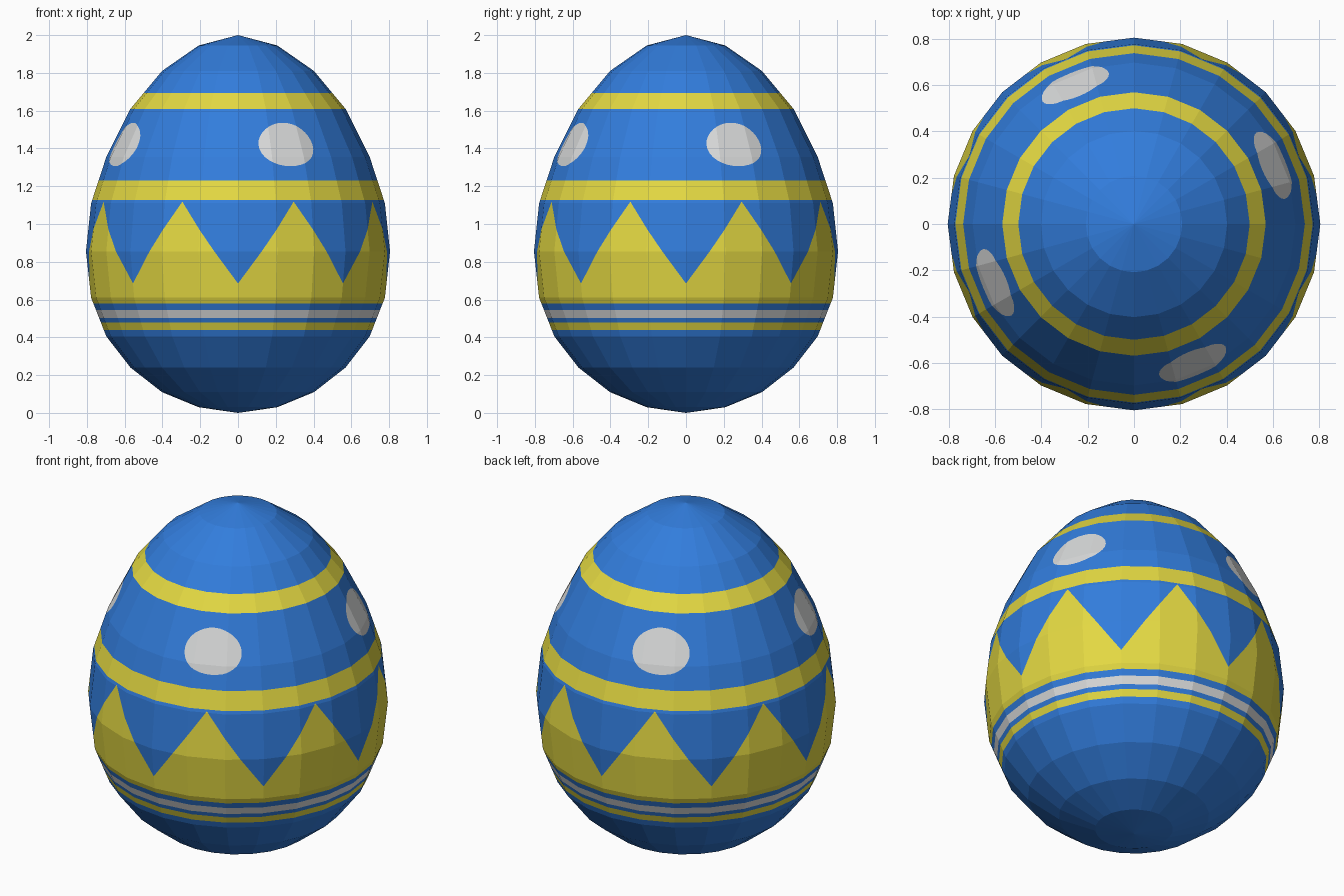
import bpy, bmesh, math
from mathutils import Vector

if "Cube" in bpy.data.objects:
    bpy.data.objects.remove(bpy.data.objects["Cube"])

SIDES = 24
# Egg rings from bottom to top
RING_Z = [0, .03, .11, .24, .405, .61, .855, 1.11, 1.355, 1.61, 1.81, 1.945, 2]
RING_R = [.805 * math.sin(math.pi * i / 12) for i in range(13)]


def row(z):
    """Height -> fractional ring number."""
    for i in range(12):
        if z <= RING_Z[i + 1]:
            return i + (z - RING_Z[i]) / (RING_Z[i + 1] - RING_Z[i])
    return 12


def on_egg(u, v):
    """Flat sheet position -> point on the faceted egg."""
    i, j = min(int(u + 1e-5), SIDES - 1), min(int(v + 1e-5), 11)
    s, t = u - i, v - j
    r = RING_R[j] * (1 - t) + RING_R[j + 1] * t
    z = RING_Z[j] * (1 - t) + RING_Z[j + 1] * t
    a, b = (math.tau * k / SIDES for k in (i, i + 1))
    x = math.sin(a) * (1 - s) + math.sin(b) * s
    y = -math.cos(a) * (1 - s) - math.cos(b) * s
    return Vector((r * x, r * y, z))


def material(name, rgb):
    m = bpy.data.materials.new(name)
    m.diffuse_color = (*rgb, 1)
    m.use_nodes = True
    m.node_tree.nodes["Principled BSDF"].inputs["Base Color"].default_value = m.diffuse_color
    return m


# Unrolled sheet: x = side number, y = ring number
bm = bmesh.new()
grid = [[bm.verts.new((u, v, 0)) for u in range(SIDES + 1)] for v in range(13)]
for v in range(12):
    for u in range(SIDES):
        bm.faces.new((grid[v][u], grid[v][u + 1], grid[v + 1][u + 1], grid[v + 1][u]))


def cut(co, no, test=lambda c: True):
    faces = [f for f in bm.faces if test(f.calc_center_median())]
    geom = set(faces)
    for f in faces:
        geom.update(f.verts)
        geom.update(f.edges)
    bmesh.ops.bisect_plane(bm, geom=list(geom), dist=1e-5,
                           plane_co=(*co, 0), plane_no=(*no, 0))


# Stripe edges
LOW, TIP = row(.685), row(1.118)
STRIPES = [(.44, .478, 1), (.503, .546, 2), (.58, .685, 1), (1.127, 1.23, 1), (1.61, 1.693, 1)]
for a, b, _ in STRIPES:
    cut((0, row(a)), (0, 1))
    cut((0, row(b)), (0, 1))
cut((0, TIP), (0, 1))

# Eight zigzag teeth
for k in range(8):
    u = 3 * k
    cut((u + 1.5, 0), (1, 0), lambda c: u < c.x < u + 3 and LOW < c.y < TIP)
    for side in (0, 3):
        lo, hi = sorted((u + side, u + 1.5))
        d = Vector((u + 1.5 - (u + side), TIP - LOW))
        cut((u + side, LOW), (-d.y, d.x),
            lambda c: lo < c.x < hi and LOW < c.y < TIP)

# Four oval dots, each cut as a convex polygon
N, HALF_U, HALF_V = 32, .91, .455
dots = []
for k in range(4):
    cu, cv = 1.54 + 6 * k, row(1.42)
    planes = []

    def inside(c):
        return (abs(c.x - cu) < 1.6 and abs(c.y - cv) < 1
                and all((c.xy - p).dot(n) < 0 for p, n in planes))
    pts = [Vector((cu + HALF_U * math.cos(math.tau * i / N),
                   cv + HALF_V * math.sin(math.tau * i / N))) for i in range(N)]
    for i in range(N):
        p, d = pts[i], pts[(i + 1) % N] - pts[i]
        n = Vector((d.y, -d.x))
        cut(p, n, inside)
        planes.append((p, n))
    dots.append((cu, cv, planes))


# Colour rule: 0 blue, 1 yellow, 2 white
def colour(c):
    for a, b, m in STRIPES:
        if row(a) < c.y < row(b):
            return m
    if LOW < c.y < TIP:
        across = 1 - abs(c.x % 3 - 1.5) / 1.5
        return int((c.y - LOW) / (TIP - LOW) < across)
    for cu, cv, planes in dots:
        if abs(c.x - cu) < 1.6 and abs(c.y - cv) < 1:
            if all((c.xy - p).dot(n) < 0 for p, n in planes):
                return 2
    return 0


for f in bm.faces:
    f.material_index = colour(f.calc_center_median())

# Roll the sheet up into the egg
for v in bm.verts:
    v.co = on_egg(v.co.x, v.co.y)
bmesh.ops.remove_doubles(bm, verts=bm.verts[:], dist=1e-5)
bmesh.ops.recalc_face_normals(bm, faces=bm.faces[:])

mesh = bpy.data.meshes.new("painted_egg")
bm.to_mesh(mesh)
bm.free()
mesh.materials.append(material("blue", (.032, .205, .72)))
mesh.materials.append(material("yellow", (.77, .69, .055)))
mesh.materials.append(material("white", (.70, .71, .71)))
egg = bpy.data.objects.new("painted_egg", mesh)
bpy.context.collection.objects.link(egg)
